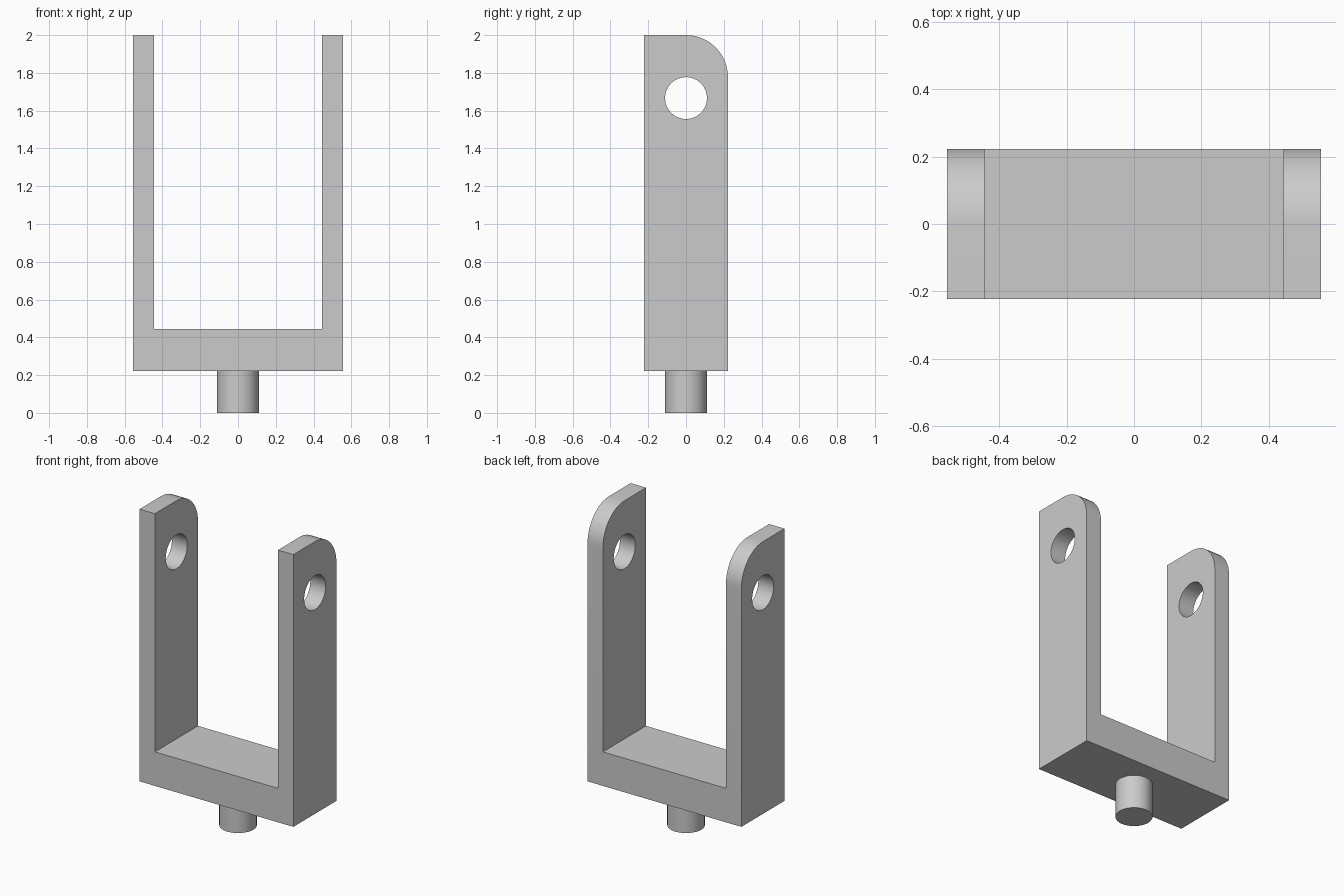
import bpy
import bmesh
from math import pi, radians
from mathutils import Matrix

if "Cube" in bpy.data.objects:
    bpy.data.objects.remove(bpy.data.objects["Cube"], do_unlink=True)

# Main dimensions
U = 1 / 9
HALF_W, INNER_W, HALF_D = 5 * U, 4 * U, 2 * U
BASE_Z, FLOOR_Z, TOP_Z, HOLE_Z = 2 * U, 4 * U, 2.0, 15 * U

grey = bpy.data.materials.new("plain_grey")
grey.use_nodes = True
colour = (0.6, 0.6, 0.6, 1)
grey.diffuse_color = colour
grey.node_tree.nodes["Principled BSDF"].inputs["Base Color"].default_value = colour


def make_object(name, bm):
    bmesh.ops.recalc_face_normals(bm, faces=bm.faces[:])
    mesh = bpy.data.meshes.new(name)
    bm.to_mesh(mesh)
    bm.free()
    mesh.materials.append(grey)
    obj = bpy.data.objects.new(name, mesh)
    bpy.context.collection.objects.link(obj)
    return obj


def cylinder(name, radius, length, matrix):
    bm = bmesh.new()
    bmesh.ops.create_cone(bm, cap_ends=True, segments=32, radius1=radius,
                          radius2=radius, depth=length, matrix=matrix)
    return make_object(name, bm)


def activate(obj):
    bpy.ops.object.select_all(action="DESELECT")
    obj.select_set(True)
    bpy.context.view_layer.objects.active = obj


# U-shaped fork: half profile mirrored, then extruded front to back
half = [(HALF_W, BASE_Z), (HALF_W, TOP_Z), (INNER_W, TOP_Z), (INNER_W, FLOOR_Z)]
profile = half + [(-x, z) for x, z in reversed(half)]
bm = bmesh.new()
face = bm.faces.new([bm.verts.new((x, -HALF_D, z)) for x, z in profile])
result = bmesh.ops.extrude_face_region(bm, geom=[face])
new_verts = [v for v in result["geom"] if isinstance(v, bmesh.types.BMVert)]
bmesh.ops.translate(bm, verts=new_verts, vec=(0, 2 * HALF_D, 0))

# Rounded upper back corner on each arm
corners = [e for e in bm.edges
           if all(v.co.z > TOP_Z - 0.01 and v.co.y > 0 for v in e.verts)]
bmesh.ops.bevel(bm, geom=corners, offset=HALF_D, segments=12, profile=0.5,
                affect="EDGES")
fork = make_object("fork", bm)

# Pin hole through both arms
cutter = cylinder("hole_cutter", U, 2,
                  Matrix.Translation((0, 0, HOLE_Z)) @ Matrix.Rotation(pi / 2, 4, "Y"))
cutter.hide_render = True
activate(fork)
cut = fork.modifiers.new("pin_hole", "BOOLEAN")
cut.operation = "DIFFERENCE"
cut.solver = "EXACT"
cut.object = cutter
bpy.ops.object.modifier_apply(modifier=cut.name)
bpy.data.objects.remove(cutter, do_unlink=True)

# Round mounting stem under the base
stem_length = BASE_Z + 0.02
stem = cylinder("stem", U, stem_length, Matrix.Translation((0, 0, stem_length / 2)))

for obj in (fork, stem):
    activate(obj)
    bpy.ops.object.shade_smooth_by_angle(angle=radians(30))
